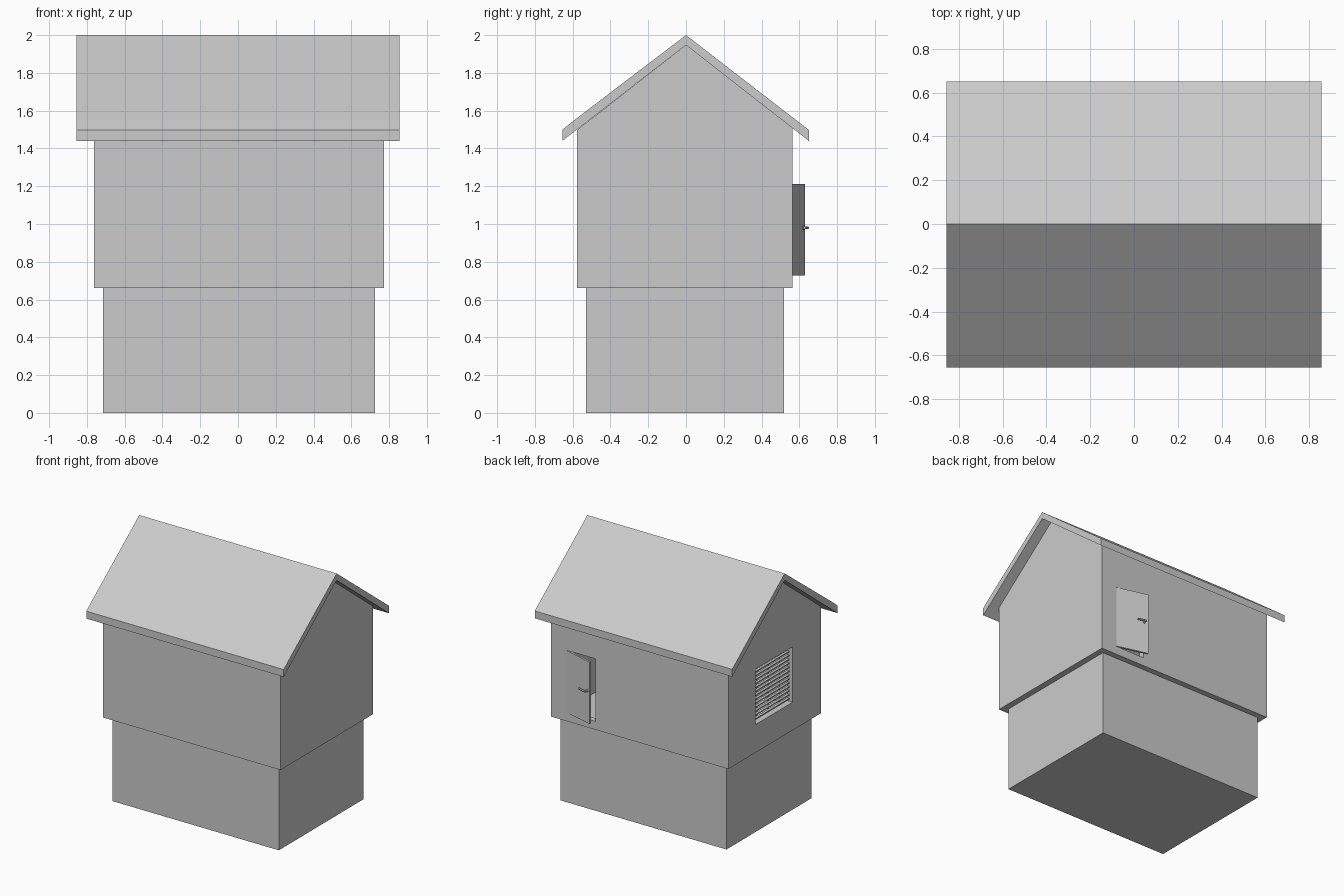
import bpy
import math
from mathutils import Matrix, Vector

old = bpy.data.objects.get("Cube")
if old:
    bpy.data.objects.remove(old, do_unlink=True)

# One plain grey for the whole house
grey = bpy.data.materials.new("plain grey")
grey.use_nodes = True
colour = (0.6, 0.6, 0.6, 1)
grey.diffuse_color = colour
grey.node_tree.nodes["Principled BSDF"].inputs["Base Color"].default_value = colour


def prism(name, profile, x0, x1):
    """Extrude a (y, z) profile along x."""
    n = len(profile)
    verts = [(x, y, z) for x in (x0, x1) for y, z in profile]
    faces = [tuple(reversed(range(n))), tuple(range(n, 2 * n))]
    faces += [(i, (i + 1) % n, n + (i + 1) % n, n + i) for i in range(n)]
    mesh = bpy.data.meshes.new(name)
    mesh.from_pydata(verts, [], faces)
    mesh.materials.append(grey)
    obj = bpy.data.objects.new(name, mesh)
    bpy.context.collection.objects.link(obj)
    return obj


def box(name, lo, hi):
    (x0, y0, z0), (x1, y1, z1) = lo, hi
    return prism(name, [(y0, z0), (y1, z0), (y1, z1), (y0, z1)], x0, x1)


def cut(obj, cutter):
    mod = obj.modifiers.new("cut", "BOOLEAN")
    mod.operation = "DIFFERENCE"
    mod.solver = "EXACT"
    mod.object = cutter
    bpy.context.view_layer.objects.active = obj
    bpy.ops.object.modifier_apply(modifier=mod.name)
    bpy.data.objects.remove(cutter, do_unlink=True)


def rod(name, a, b, radius):
    a, b = Vector(a), Vector(b)
    bpy.ops.mesh.primitive_cylinder_add(vertices=12, radius=radius, depth=(b - a).length,
                                        location=(a + b) / 2)
    obj = bpy.context.object
    obj.name = name
    obj.rotation_euler = (b - a).to_track_quat("Z", "Y").to_euler()
    obj.data.materials.append(grey)
    bpy.ops.object.shade_smooth_by_angle()
    return obj


# Lower storey
box("lower_storey", (-0.715, -0.53, 0), (0.725, 0.52, 0.66))

# Upper storey: gabled shell with a hollow room, a doorway and a window
walls = prism("upper_walls", [(-0.578, 0.66), (0.565, 0.66), (0.565, 1.507),
                              (0, 1.947), (-0.578, 1.497)], -0.763, 0.773)
cut(walls, box("room", (-0.715, -0.53, 0.68), (0.725, 0.52, 2.2)))
cut(walls, box("doorway", (0.387, 0.45, 0.725), (0.637, 0.7, 1.215)))
cut(walls, box("window_hole", (-0.9, -0.23, 0.88), (-0.6, 0.23, 1.314)))

# Roof with thick, plumb-cut eaves
prism("roof", [(0, 2), (-0.595, 1.547), (-0.655, 1.498), (-0.655, 1.44),
               (0, 1.947), (0.65, 1.44), (0.65, 1.498)], -0.855, 0.855)

# Door with a lever handle, ajar about its hinge
door_parts = [box("door", (-0.25, -0.016, 0.728), (0, 0, 1.212))]
door_parts.append(rod("handle_stem", (-0.222, -0.002, 0.98), (-0.222, 0.022, 0.98), 0.006))
door_parts.append(rod("handle_lever", (-0.228, 0.022, 0.98), (-0.16, 0.022, 0.98), 0.007))
door_parts.append(rod("handle_plate", (-0.222, -0.002, 0.98), (-0.222, 0.004, 0.98), 0.013))
swing = Matrix.Translation((0.637, 0.565, 0)) @ Matrix.Rotation(math.radians(-15), 4, "Z")
bpy.context.view_layer.update()
for part in door_parts:
    part.matrix_world = swing @ part.matrix_world

# Window blind: horizontal slats on thin upright cords
SLATS = 14
for i in range(SLATS):
    z = 0.9 + i * 0.4 / (SLATS - 1)
    box(f"blind_slat_{i + 1}", (-0.735, -0.23, z - 0.004), (-0.715, 0.23, z + 0.004))
for i, y in enumerate((-0.14, 0, 0.14)):
    rod(f"blind_cord_{i + 1}", (-0.712, y, 0.88), (-0.712, y, 1.314), 0.005)
